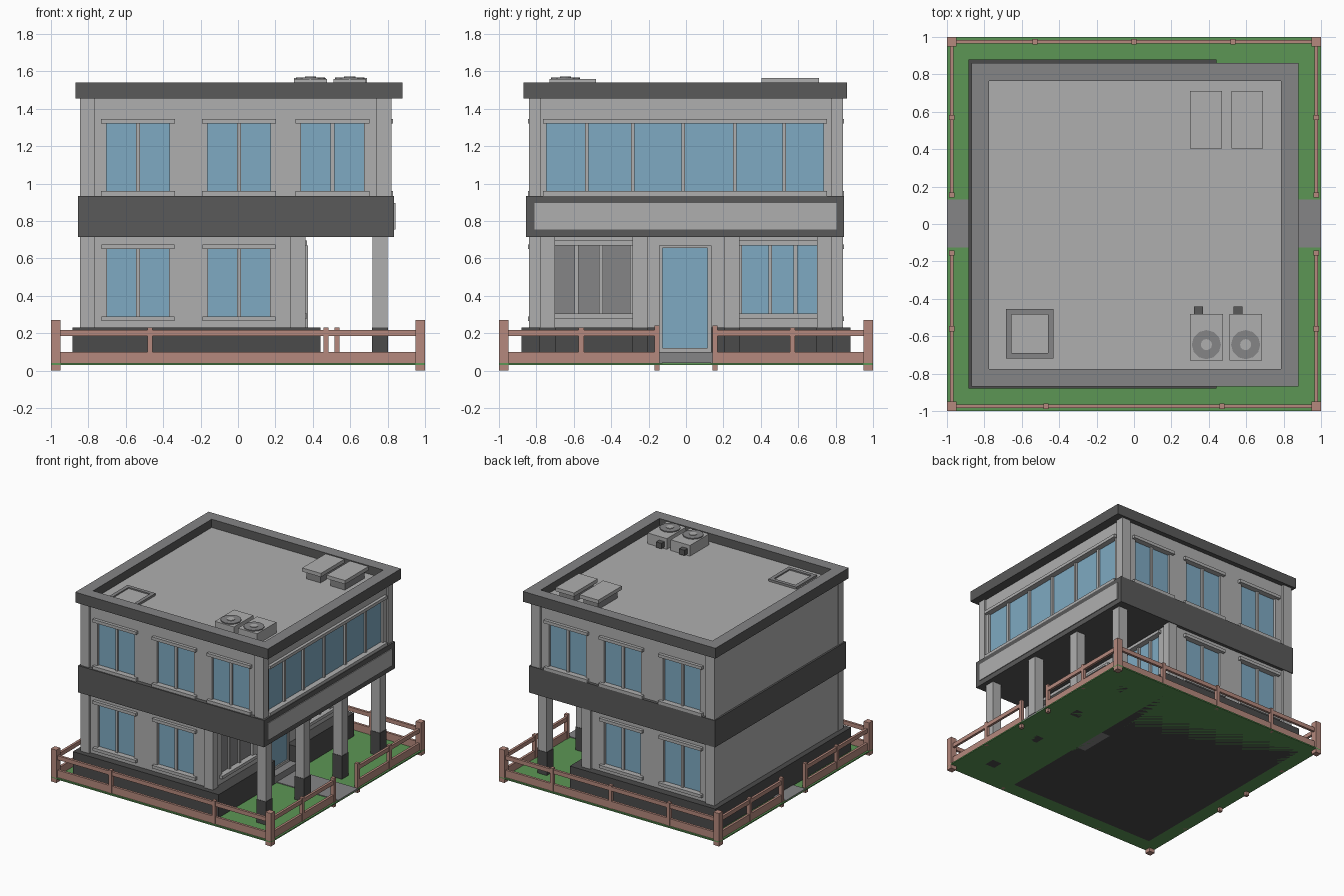
import bpy, bmesh, math

if "Cube" in bpy.data.objects:
    bpy.data.objects.remove(bpy.data.objects["Cube"])


def mat(name, r, g, b):
    m = bpy.data.materials.new(name)
    m.diffuse_color = (r, g, b, 1)
    m.use_nodes = True
    m.node_tree.nodes["Principled BSDF"].inputs["Base Color"].default_value = m.diffuse_color
    return m


WALL = mat("light_grey", 0.43, 0.43, 0.43)
COPING = mat("mid_grey", 0.235, 0.235, 0.24)
DARK = mat("dark_grey", 0.10, 0.10, 0.10)
BASE = mat("charcoal", 0.07, 0.07, 0.07)
GLASS = mat("blue_glass", 0.21, 0.40, 0.54)
WOOD = mat("fence_wood", 0.46, 0.25, 0.205)
GRASS = mat("grass_green", 0.107, 0.305, 0.091)


def finish(name, bm, *mats):
    me = bpy.data.meshes.new(name)
    bm.to_mesh(me)
    bm.free()
    for m in mats:
        me.materials.append(m)
    ob = bpy.data.objects.new(name, me)
    bpy.context.collection.objects.link(ob)
    return ob


def add_box(bm, x0, x1, y0, y1, z0, z1):
    vs = bmesh.ops.create_cube(bm, size=1)["verts"]
    for v in vs:
        v.co = (x1 if v.co.x > 0 else x0, y1 if v.co.y > 0 else y0, z1 if v.co.z > 0 else z0)
    return vs


def boxes(name, m, *dims):
    bm = bmesh.new()
    for d in dims:
        add_box(bm, *d)
    return finish(name, bm, m)


def on_wall(face, u0, u1, d0, d1, z0, z1):
    """Box on a wall: u runs along the wall, d is the distance outward."""
    if face == "front":
        return (u0, u1, -d1, -d0, z0, z1)
    if face == "back":
        return (u0, u1, d0, d1, z0, z1)
    return (d0, d1, u0, u1, z0, z1)


def cut(target, dims):
    cutter = boxes(target.name + "_cutter", WALL, *dims)
    cutter.hide_render = True
    cutter.hide_viewport = True
    mod = target.modifiers.new("openings", "BOOLEAN")
    mod.object = cutter
    mod.solver = "EXACT"


def window(name, face, wall, c, half, z0, z1, bars, pocket, glass=GLASS, sill_d=0.025, over=0.03, recess=0.025):
    """Recessed glass, mullions, sill and head; the opening is added to pocket."""
    pocket.append(on_wall(face, c - half, c + half, wall - recess, wall + 0.03, z0, z1))
    boxes(name + "_glass", glass, on_wall(face, c - half, c + half, wall - recess - 0.004, wall - recess + 0.004, z0, z1))
    boxes(name + "_mullions", WALL, *[on_wall(face, c + b - 0.01, c + b + 0.01, wall - recess, wall - 0.005, z0, z1)
                                      for b in bars])
    w = half + over
    boxes(name + "_sill_and_head", WALL,
          on_wall(face, c - w, c + w, wall - 0.01, wall + sill_d, z0 - 0.025, z0),
          on_wall(face, c - w, c + w, wall - 0.01, wall + sill_d, z1, z1 + 0.025))


# Lawn and paths
boxes("lawn", GRASS, (-1, 1, -1, 1, 0.03, 0.04))
boxes("paths", COPING, (0.43, 1, -0.125, 0.13, 0.032, 0.046), (-1, -0.88, -0.125, 0.13, 0.032, 0.046))

# Plinth with a notch for the entrance step
boxes("plinth", BASE, (-0.885, 0.36, -0.88, 0.88, 0.03, 0.23),
      (0.36, 0.44, -0.88, -0.145, 0.03, 0.23), (0.36, 0.44, 0.145, 0.88, 0.03, 0.23))
boxes("entrance_step", COPING, (0.36, 0.44, -0.145, 0.145, 0.03, 0.10))

# Storey walls
lower = boxes("ground_floor_walls", WALL, (-0.84, 0.345, -0.82, 0.82, 0.22, 0.72))
upper = boxes("upper_floor_walls", WALL, (-0.84, 0.805, -0.82, 0.82, 0.93, 1.46))
low_cuts, up_cuts = [], []

# Corner pilasters
for name, x1, z0, z1 in (("ground", 0.36, 0.23, 0.72), ("upper", 0.82, 0.93, 1.46)):
    boxes(name + "_pilasters", WALL, *[
        (xa, xb, min(s * 0.84, s * 0.775), max(s * 0.84, s * 0.775), z0, z1)
        for s in (-1, 1) for xa, xb in ((-0.845, -0.765), (x1 - 0.08, x1))])

# Front and back windows
for face in ("front", "back"):
    for i, c in enumerate((-0.535, 0.005, 0.505)):
        window(f"{face}_upper_window_{i}", face, 0.82, c, 0.168, 0.96, 1.32, (0,), up_cuts)
        if i < 2:
            window(f"{face}_ground_window_{i}", face, 0.82, c, 0.165, 0.29, 0.65, (0,), low_cuts)

# Right side: long ribbon window, two porch windows
window("ribbon_window", "right", 0.805, -0.005, 0.74, 0.96, 1.32,
       (-0.525, -0.28, -0.01, 0.265, 0.53), up_cuts, over=0.02)
window("porch_window_grey", "right", 0.345, -0.5, 0.2, 0.305, 0.67, (-0.085, 0.045), low_cuts, glass=COPING)
window("porch_window_blue", "right", 0.345, 0.5, 0.2, 0.305, 0.67, (-0.05, 0.085), low_cuts)
cut(lower, low_cuts)
cut(upper, up_cuts)

# Entrance door
boxes("door_frame", WALL, (0.34, 0.375, -0.145, -0.125, 0.10, 0.66), (0.34, 0.375, 0.115, 0.135, 0.10, 0.66),
      (0.34, 0.375, -0.145, 0.135, 0.655, 0.67), (0.34, 0.375, -0.145, 0.135, 0.10, 0.12))
boxes("door_glass", GLASS, (0.355, 0.364, -0.125, 0.115, 0.12, 0.655))

# Porch columns with dark feet
cols = (-0.74, -0.245, 0.245, 0.74)
boxes("columns", WALL, *[(0.72, 0.80, y - 0.04, y + 0.04, 0.23, 0.72) for y in cols])
boxes("column_feet", BASE, *[(0.717, 0.803, y - 0.043, y + 0.043, 0.03, 0.23) for y in cols])

# Band between storeys with a blank panel on the right
boxes("floor_band", DARK, (-0.855, 0.835, -0.855, 0.845, 0.715, 0.935))
boxes("band_panel", WALL, (0.833, 0.841, -0.81, 0.805, 0.755, 0.895))

# Roof: box with sunken deck
bm = bmesh.new()
add_box(bm, -0.87, 0.88, -0.87, 0.86, 1.455, 1.54)
bm.normal_update()
top = max(bm.faces, key=lambda f: f.calc_center_median().z)
bmesh.ops.inset_region(bm, faces=[top], thickness=0.095, use_even_offset=True)
deck = bmesh.ops.extrude_discrete_faces(bm, faces=[top])["faces"][0]
bmesh.ops.translate(bm, verts=deck.verts, vec=(0, 0, -0.068))
bm.normal_update()
for f in bm.faces:
    if f.normal.z > 0.9:
        f.material_index = 1 if f.calc_center_median().z > 1.53 else 2
finish("roof", bm, DARK, COPING, WALL)

# Roof hatch
boxes("hatch_frame", COPING, (-0.685, -0.43, -0.72, -0.69, 1.465, 1.49), (-0.685, -0.43, -0.485, -0.455, 1.465, 1.49),
      (-0.685, -0.655, -0.69, -0.485, 1.465, 1.49), (-0.46, -0.43, -0.69, -0.485, 1.465, 1.49))
boxes("hatch_lid", WALL, (-0.66, -0.455, -0.695, -0.48, 1.465, 1.48))

# Rooftop fan units and vent boxes
for i, x in enumerate((0.3, 0.51)):
    boxes(f"fan_unit_{i}", WALL, (x, x + 0.175, -0.73, -0.48, 1.465, 1.56))
    boxes(f"fan_pipe_{i}", DARK, (x + 0.022, x + 0.07, -0.485, -0.44, 1.485, 1.53))
    for part, r, h, m in (("ring", 0.078, 1.568, COPING), ("hub", 0.03, 1.572, WALL)):
        bpy.ops.mesh.primitive_cylinder_add(vertices=12, radius=r, depth=0.02, location=(x + 0.087, -0.645, h - 0.01))
        ob = bpy.context.object
        ob.name = f"fan_{part}_{i}"
        ob.data.materials.append(m)
for i, x in enumerate((0.3, 0.52)):
    boxes(f"vent_body_{i}", COPING, (x + 0.02, x + 0.15, 0.43, 0.685, 1.465, 1.54))
    boxes(f"vent_lid_{i}", WALL, (x, x + 0.17, 0.405, 0.71, 1.535, 1.565))


# Fence: posts, then rails with gaps at the paths
def post(x, y, h, z0, z1):
    return (x - h, x + h, y - h, y + h, z0, z1)


F = 0.975
boxes("corner_posts", WOOD, *[post(x, y, 0.025, 0, 0.27) for x in (-F, F) for y in (-F, F)])
boxes("gate_posts", WOOD, *[post(x, y, 0.014, 0, 0.24) for x in (-F, F) for y in (-0.155, 0.155)])
boxes("mid_posts", WOOD,
      *[post(x, -F, 0.014, 0.03, 0.23) for x in (-0.47, 0.47)],
      *[post(x, F, 0.014, 0.03, 0.23) for x in (-0.53, 0, 0.53)],
      *[post(x, y, 0.014, 0.03, 0.23) for x in (-F, F) for y in (-0.56, 0.57)])
rails = []
for z0, z1 in ((0.035, 0.10), (0.185, 0.218)):
    for s in (-F, F):
        rails.append((-F, F, s - 0.01, s + 0.01, z0, z1))
        rails.append((s - 0.01, s + 0.01, -F, -0.155, z0, z1))
        rails.append((s - 0.01, s + 0.01, 0.155, F, z0, z1))
boxes("fence_rails", WOOD, *rails)
